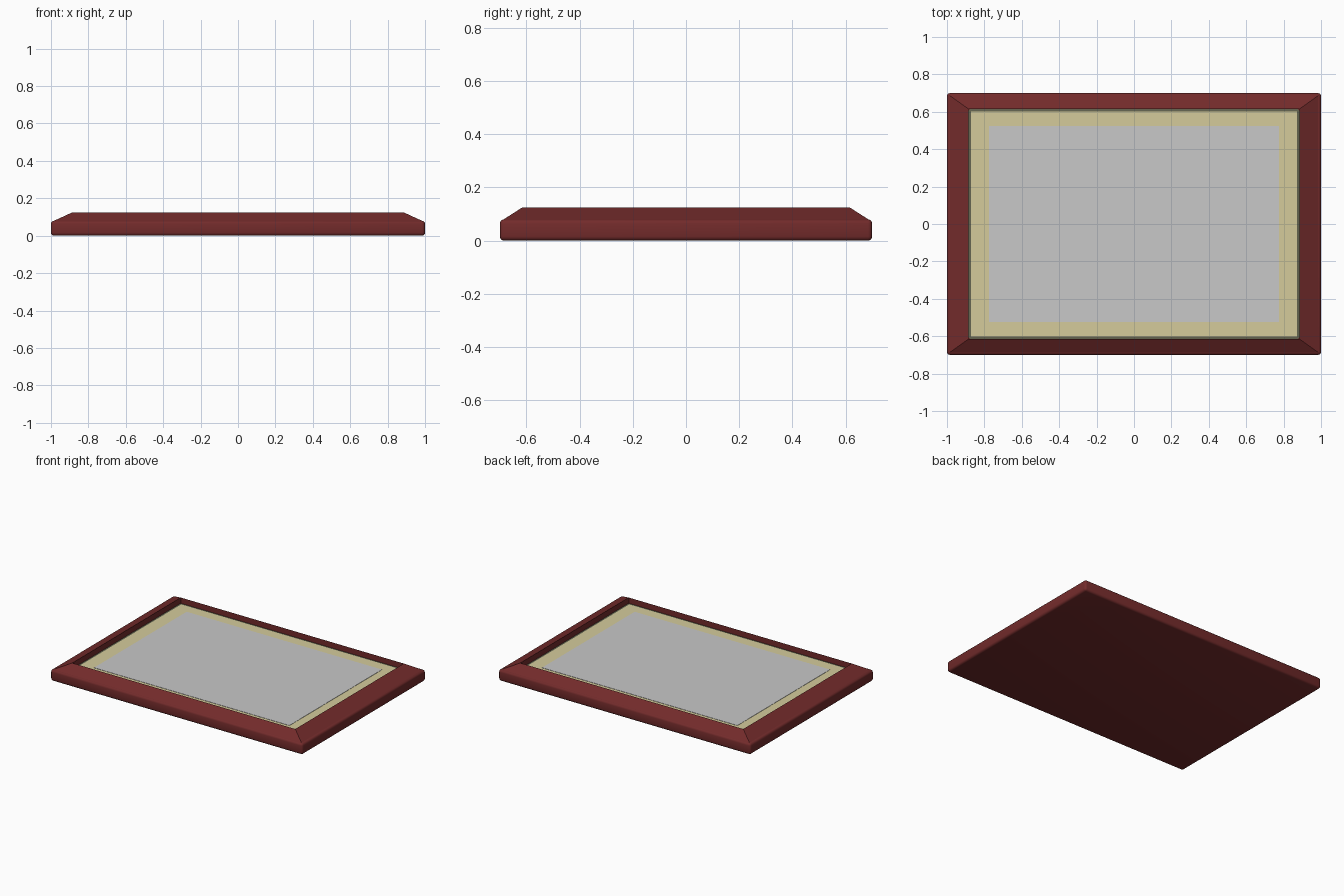
import bpy, bmesh, math

if "Cube" in bpy.data.objects:
    bpy.data.objects.remove(bpy.data.objects["Cube"])


def material(name, rgb):
    m = bpy.data.materials.new(name)
    m.diffuse_color = (*rgb, 1)
    m.use_nodes = True
    m.node_tree.nodes["Principled BSDF"].inputs["Base Color"].default_value = m.diffuse_color
    return m


RED = material("dark red wood", (0.17, 0.024, 0.024))
BEIGE = material("beige mat", (0.66, 0.60, 0.33))
OLIVE = material("dark olive edge", (0.13, 0.13, 0.08))
GREY = material("grey picture", (0.58, 0.58, 0.58))


def add(name, bm, *mats):
    bmesh.ops.recalc_face_normals(bm, faces=bm.faces)
    me = bpy.data.meshes.new(name)
    bm.to_mesh(me)
    bm.free()
    for m in mats:
        me.materials.append(m)
    ob = bpy.data.objects.new(name, me)
    bpy.context.collection.objects.link(ob)
    return ob


def box(hx, hy, z0, z1):
    bm = bmesh.new()
    bmesh.ops.create_cube(bm, size=1)
    for v in bm.verts:
        v.co = (v.co.x * 2 * hx, v.co.y * 2 * hy, z0 if v.co.z < 0 else z1)
    return bm


# backing board with rounded edges
bm = box(1, 0.7, 0, 0.08)
bmesh.ops.bevel(bm, geom=bm.edges[:], offset=0.016, segments=3, profile=0.5, affect='EDGES')
board = add("backing_board", bm, RED)
for p in board.data.polygons:
    p.use_smooth = True
board.data.set_sharp_from_angle(angle=math.radians(35))

# sloped, mitred moulding: rectangular loops (half x, half y, z)
bm = bmesh.new()
profile = [(0.99, 0.69, 0.077), (0.885, 0.615, 0.125), (0.885, 0.615, 0.077)]
loops = [[bm.verts.new((sx * x, sy * y, z)) for sx, sy in ((-1, -1), (1, -1), (1, 1), (-1, 1))]
         for x, y, z in profile]
for i in range(3):
    a, b = loops[i], loops[(i + 1) % 3]
    for j in range(4):
        k = (j + 1) % 4
        bm.faces.new((a[j], a[k], b[k], b[j]))
add("moulding", bm, RED)

# mat with a dark bevelled border
bm = box(0.885, 0.615, 0.074, 0.084)
upright = [e for e in bm.edges if abs(e.verts[0].co.z - e.verts[1].co.z) > 0.005]
bmesh.ops.bevel(bm, geom=upright, offset=0.015, segments=3, profile=0.5, affect='EDGES')
bm.normal_update()
top = [f for f in bm.faces if f.normal.z > 0.9]
rim = bmesh.ops.inset_region(bm, faces=top, thickness=0.014, depth=0.001)
for f in rim["faces"]:
    f.material_index = 1
add("mat", bm, BEIGE, OLIVE)

# picture plate
add("picture", box(0.775, 0.525, 0.08, 0.087), GREY)
